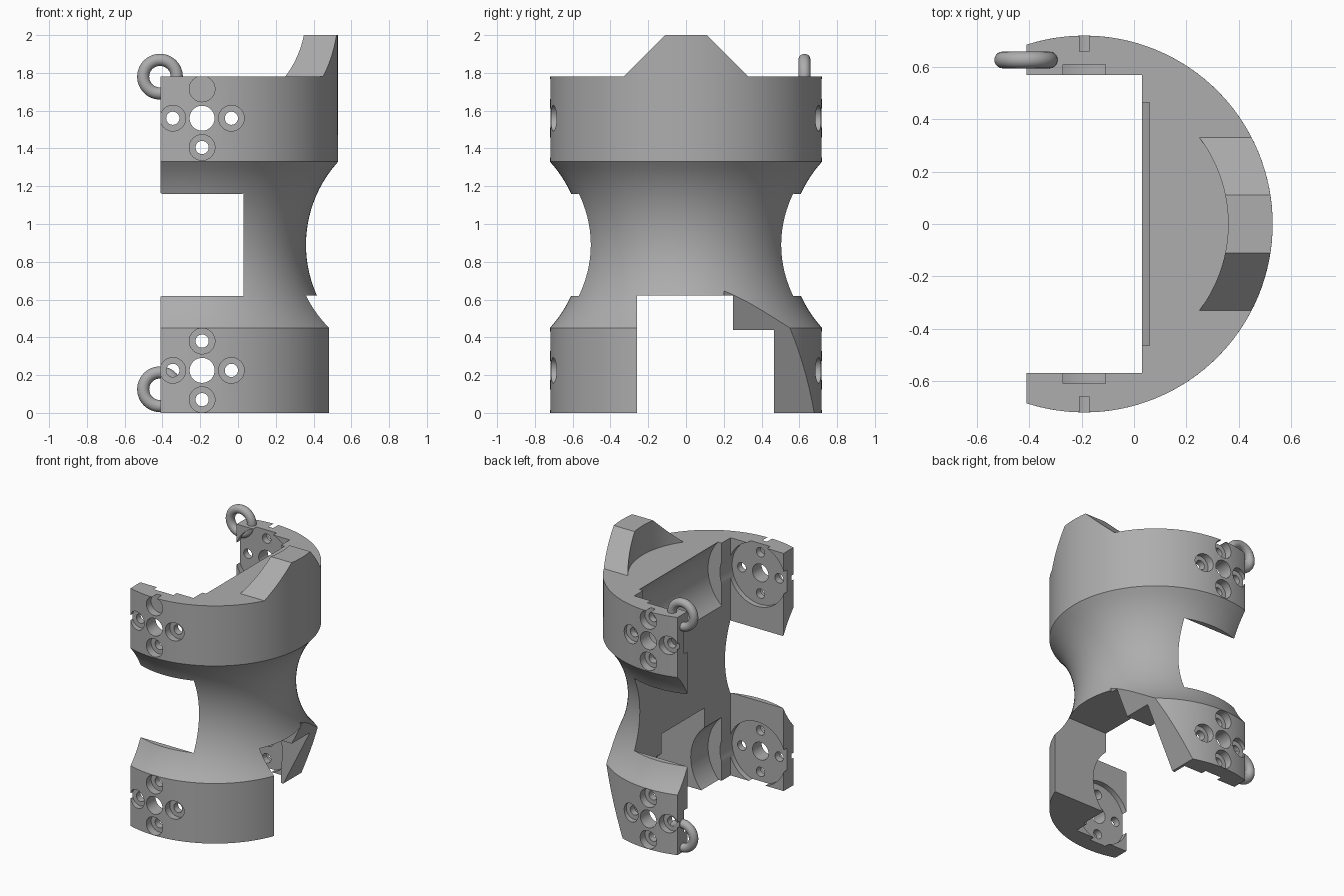
import bpy, bmesh, math
from mathutils import Matrix, Vector

if "Cube" in bpy.data.objects:
    bpy.data.objects.remove(bpy.data.objects["Cube"], do_unlink=True)

AXIS_X = -0.19          # lathe axis of the body
RADIUS, WAIST = 0.72, 0.55
MOUNTS = (0.225, 1.56)  # heights of the two joint axes

grey = bpy.data.materials.new("matte grey")
grey.use_nodes = True
grey.diffuse_color = (0.42, 0.42, 0.42, 1)
grey.node_tree.nodes["Principled BSDF"].inputs["Base Color"].default_value = (0.42, 0.42, 0.42, 1)


def finish(name, bm):
    bmesh.ops.recalc_face_normals(bm, faces=bm.faces)
    mesh = bpy.data.meshes.new(name)
    bm.to_mesh(mesh)
    bm.free()
    obj = bpy.data.objects.new(name, mesh)
    bpy.context.collection.objects.link(obj)
    mesh.materials.append(grey)
    return obj


def box(name, low, high):
    bm = bmesh.new()
    bmesh.ops.create_cube(bm, size=1)
    for v in bm.verts:
        v.co = [a + (c + 0.5) * (b - a) for a, b, c in zip(low, high, v.co)]
    return finish(name, bm)


def cylinder(name, radius, center, depth, along_y=True, sides=48):
    bm = bmesh.new()
    turn = Matrix.Rotation(math.pi / 2, 4, 'X') if along_y else Matrix()
    bmesh.ops.create_cone(bm, cap_ends=True, segments=sides, radius1=radius, radius2=radius,
                          depth=depth, matrix=Matrix.Translation(center) @ turn)
    return finish(name, bm)


def prism(name, points, offset):
    bm = bmesh.new()
    face = bm.faces.new([bm.verts.new(p) for p in points])
    side = bmesh.ops.extrude_face_region(bm, geom=[face])["geom"]
    bmesh.ops.translate(bm, vec=offset, verts=[g for g in side if isinstance(g, bmesh.types.BMVert)])
    return finish(name, bm)


def lathe(name, profile, steps=128):
    bm = bmesh.new()
    verts = [bm.verts.new((r, 0, z)) for r, z in profile]
    edges = [bm.edges.new(pair) for pair in zip(verts, verts[1:])]
    bmesh.ops.spin(bm, geom=verts + edges, cent=(0, 0, 0), axis=(0, 0, 1), angle=math.tau, steps=steps)
    bmesh.ops.remove_doubles(bm, verts=bm.verts, dist=1e-4)
    bmesh.ops.translate(bm, vec=(AXIS_X, 0, 0), verts=bm.verts)
    return finish(name, bm)


def combine(target, tool, operation='DIFFERENCE'):
    mod = target.modifiers.new(operation.lower(), 'BOOLEAN')
    mod.object, mod.operation, mod.solver = tool, operation, 'EXACT'
    bpy.context.view_layer.objects.active = target
    bpy.ops.object.modifier_apply(modifier=mod.name)
    bpy.data.objects.remove(tool, do_unlink=True)


def smooth(obj):
    bpy.ops.object.select_all(action='DESELECT')
    obj.select_set(True)
    bpy.context.view_layer.objects.active = obj
    bpy.ops.object.shade_smooth_by_angle(angle=math.radians(25))


# Spool-shaped body: two bands joined by an arc waist
arc_r, arc_x, mid, half = 0.654, 1.204, 0.89, 0.44
waist = []
for i in range(25):
    z = -half + 2 * half * i / 24
    waist.append((arc_x - math.sqrt(arc_r ** 2 - z ** 2), mid + z))
body = lathe("body", [(0, 0), (RADIUS, 0)] + waist + [(RADIUS, 1.78), (0, 1.78)])

# Open side, inner channel and side windows
combine(body, box("open_side", (-2, -1, -1), (-0.41, 1, 3)))
combine(body, box("channel", (-1, -0.57, -1), (0.03, 0.57, 3)))
combine(body, box("windows", (-1, -1, 0.62), (0.03, 1, 1.16)))

# Lower right opening with a slanted back edge
combine(body, box("lower_opening", (-0.1, -0.26, -1), (1, 0.25, 0.622)))
combine(body, box("lower_step", (-0.1, -0.2, -1), (1, 0.465, 0.44)))
combine(body, prism("slanted_cut", [(-0.05, 0.2, -0.2), (0.39, 0.2, 0.68), (1, 0.2, 0.68), (1, 0.2, -0.2)],
                    Vector((0, 0.8, 0))))

# Round clearances, shallow discs and bolt holes at each joint
for z in MOUNTS:
    combine(body, cylinder("clearance", 0.333, (AXIS_X, 0, z), 0.93, sides=96))
    combine(body, cylinder("disc_recess", 0.235, (AXIS_X, 0, z), 1.22, sides=64))
    combine(body, cylinder("axle_hole", 0.066, (AXIS_X, 0, z), 2))
    for k in range(4):
        x = AXIS_X + 0.155 * math.cos(k * math.pi / 2)
        h = z + 0.155 * math.sin(k * math.pi / 2)
        combine(body, cylinder("bolt_hole", 0.035, (x, 0, h), 2, sides=32))
        for side in (-1, 1):
            combine(body, cylinder("counterbore", 0.068, (x, side * 0.86, h), 0.4, sides=32))
smooth(body)

# Raised crest on the top band
crest = prism("crest", [(0, -0.335, 1.775), (0, 0.335, 1.775), (0, 0.33, 1.78),
                        (0, 0.11, 2), (0, -0.11, 2), (0, -0.33, 1.78)], Vector((1, 0, 0)))
combine(crest, cylinder("crest_outer", RADIUS, (AXIS_X, 0, 1.8), 2, False, 128), 'INTERSECT')
combine(crest, cylinder("crest_inner", WAIST, (AXIS_X, 0, 1.8), 2, False, 128))
smooth(crest)

# Cable rings on the back leg corners
for name, z in (("upper_ring", 1.78), ("lower_ring", 0.125)):
    bpy.ops.mesh.primitive_torus_add(location=(-0.413, 0.627, z), rotation=(math.pi / 2, 0, 0), major_radius=0.089,
                                     minor_radius=0.032, major_segments=48, minor_segments=20)
    ring = bpy.context.object
    ring.name = name
    ring.data.materials.append(grey)
    smooth(ring)
